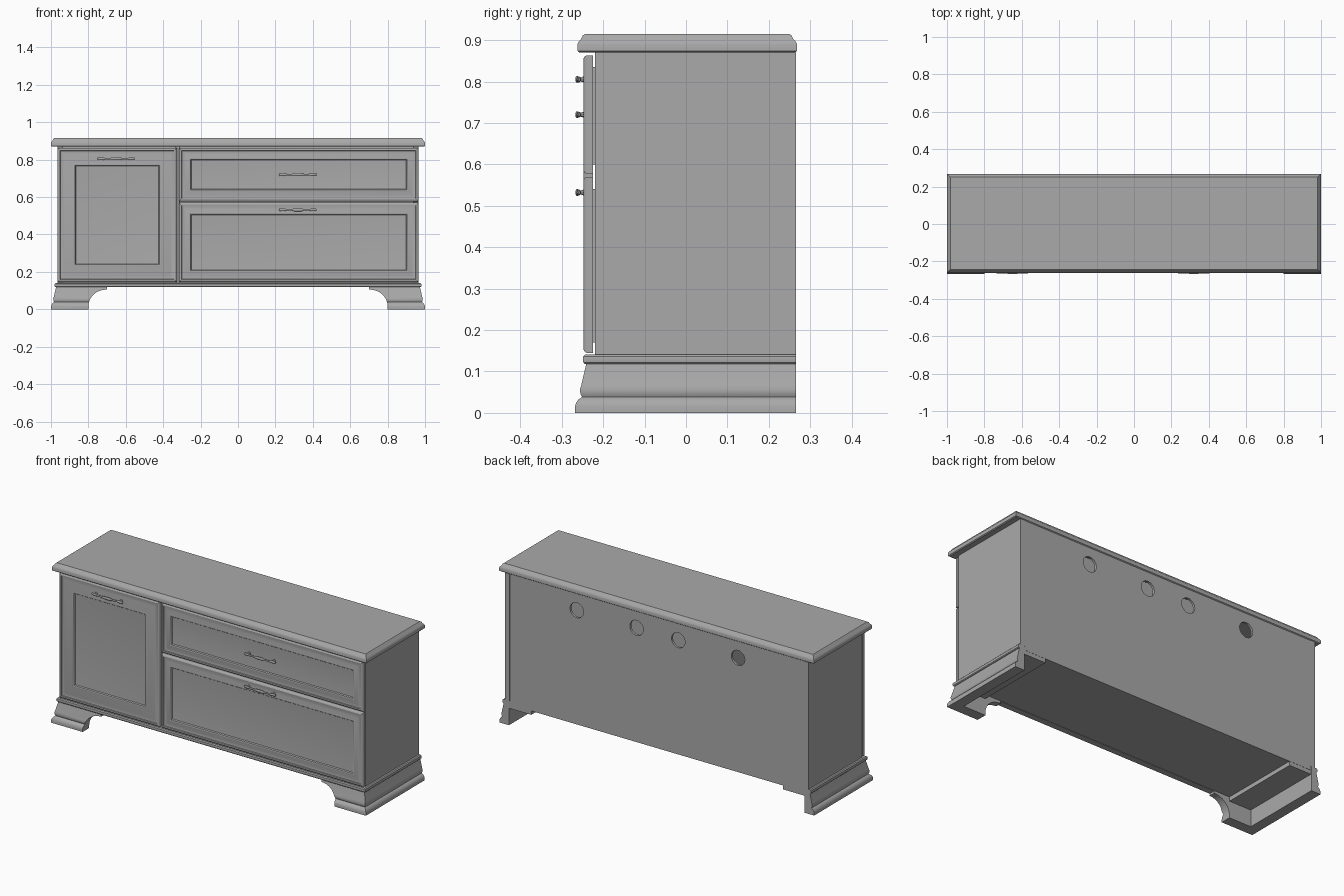
import bpy, bmesh, math
from mathutils import Matrix

if "Cube" in bpy.data.objects:
    bpy.data.objects.remove(bpy.data.objects["Cube"])

grey = bpy.data.materials.new("warm_grey")
grey.diffuse_color = (0.4, 0.4, 0.4, 1)
grey.use_nodes = True
grey.node_tree.nodes["Principled BSDF"].inputs["Base Color"].default_value = grey.diffuse_color


def finish(name, bm, smooth=False):
    bmesh.ops.recalc_face_normals(bm, faces=bm.faces)
    me = bpy.data.meshes.new(name)
    bm.to_mesh(me)
    bm.free()
    me.materials.append(grey)
    ob = bpy.data.objects.new(name, me)
    bpy.context.collection.objects.link(ob)
    if smooth:
        bpy.ops.object.select_all(action='DESELECT')
        ob.select_set(True)
        bpy.context.view_layer.objects.active = ob
        bpy.ops.object.shade_smooth_by_angle(angle=math.radians(30))
    return ob


def add_box(bm, x0, x1, y0, y1, z0, z1):
    m = Matrix.Translation(((x0 + x1) / 2, (y0 + y1) / 2, (z0 + z1) / 2))
    bmesh.ops.create_cube(bm, size=1, matrix=m @ Matrix.Diagonal((x1 - x0, y1 - y0, z1 - z0, 1)))


def box(name, *dims):
    bm = bmesh.new()
    add_box(bm, *dims)
    return finish(name, bm)


def loft(bm, rings, closed=False):
    """Bridge equal point rings; cap both ends unless closed."""
    vs = [[bm.verts.new(p) for p in r] for r in rings]
    n = len(vs[0])
    for a, b in zip(vs, vs[1:]):
        for i in range(n):
            bm.faces.new((a[i], a[(i + 1) % n], b[(i + 1) % n], b[i]))
    bm.faces.new(vs[0])
    bm.faces.new(vs[-1])


def cut(ob, cutter):
    cutter.hide_render = True
    cutter.hide_viewport = True
    cutter.display_type = 'WIRE'
    mod = ob.modifiers.new("cut", 'BOOLEAN')
    mod.object = cutter
    mod.solver = 'EXACT'


# Table top with moulded edge, as stacked rectangles
bm = bmesh.new()
edge = [(0.005, 0.87), (0, 0.874), (0, 0.89), (0.003, 0.897), (0.009, 0.903), (0.013, 0.911), (0.018, 0.915)]
loft(bm, [[(-1 + i, -0.262 + i, z), (1 - i, -0.262 + i, z), (1 - i, 0.268 - i, z), (-1 + i, 0.268 - i, z)]
          for i, z in edge])
finish("top_board", bm, True)

# Carcass panels
for s, side in ((-1, "left"), (1, "right")):
    xs = sorted((s * 0.965, s * 0.935))
    box(side + "_side", *xs, -0.22, 0.265, 0.14, 0.87)
    xs = sorted((s * 0.80, s * 0.95))
    box(side + "_foot_board", *xs, -0.21, 0.262, 0.096, 0.12)
box("bottom_board", -0.955, 0.955, -0.22, 0.262, 0.12, 0.142)
box("divider", -0.335, -0.31, -0.22, 0.25, 0.142, 0.87)
box("cabinet_shelf", -0.935, -0.335, -0.19, 0.25, 0.47, 0.49)
back = box("back_panel", -0.936, 0.936, 0.25, 0.263, 0.119, 0.87)

# Cable holes through the back
bm = bmesh.new()
for x in (-0.515, -0.135, 0.13, 0.51):
    m = Matrix.Translation((x, 0.255, 0.775)) @ Matrix.Rotation(math.pi / 2, 4, 'X')
    bmesh.ops.create_cone(bm, cap_ends=True, segments=32, radius1=0.043, radius2=0.043, depth=0.05, matrix=m)
cut(back, finish("hole_cutter", bm))


def sweep(name, profile):
    """Run a moulding profile along the left, front and right sides."""
    bm = bmesh.new()
    loft(bm, [[(sx * (0.96 + o), y if y > 0 else -(0.228 + o), z) for o, z in profile]
              for sx, y in ((-1, 0.265), (-1, -1), (1, -1), (1, 0.265))])
    return finish(name, bm, True)


# Base rail and flared plinth
sweep("base_rail", [(-0.02, 0.118), (0.016, 0.118), (0.02, 0.122), (0.021, 0.129), (0.02, 0.136),
                    (0.015, 0.141), (-0.02, 0.141)])
plinth = sweep("plinth_feet", [(-0.02, 0), (0.04, 0), (0.04, 0.016), (0.037, 0.025), (0.031, 0.033), (0.023, 0.038),
                               (0.027, 0.046), (0.028, 0.056), (0.025, 0.066), (0.013, 0.118), (-0.02, 0.118)])

# Arched opening between the front feet
arc = [(0.705 + 0.095 * math.cos(t), 0.015 + 0.09 * math.sin(t)) for t in
       [math.pi / 2 * i / 12 for i in range(13)]]
half = [(0.80, -0.05)] + arc + [(0.70, 0.105), (0.70, 0.13)]
outline = half + [(-x, z) for x, z in reversed(half)]
bm = bmesh.new()
loft(bm, [[(x, y, z) for x, z in outline] for y in (-0.32, -0.15)])
cut(plinth, finish("arch_cutter", bm))


def front(name, x0, x1, z0, z1, w):
    """Framed front: nested rectangles step through lip, cove, frame, bead and field."""
    steps = [(0, -0.224), (0, -0.24), (0.003, -0.245), (0.009, -0.248), (0.014, -0.247), (0.016, -0.243),
             (0.024, -0.2415), (0.034, -0.243), (w - 0.018, -0.245), (w - 0.010, -0.247), (w - 0.004, -0.245),
             (w, -0.239), (w + 0.004, -0.2385)]
    bm = bmesh.new()
    loft(bm, [[(x0 + i, y, z0 + i), (x1 - i, y, z0 + i), (x1 - i, y, z1 - i), (x0 + i, y, z1 - i)]
              for i, y in steps])
    finish(name, bm, True)


front("door", -0.965, -0.327, 0.145, 0.863, 0.098)
front("upper_drawer_front", -0.315, 0.965, 0.577, 0.863, 0.066)
front("lower_drawer_front", -0.315, 0.965, 0.145, 0.570, 0.066)


def drawer_box(name, z0, z1):
    bm = bmesh.new()
    for d in ((-0.29, -0.275, -0.224, 0.225, z0, z1), (0.91, 0.925, -0.224, 0.225, z0, z1),
              (-0.275, 0.91, 0.21, 0.225, z0, z1), (-0.275, 0.91, -0.224, 0.21, z0, z0 + 0.012)):
        add_box(bm, *d)
    finish(name, bm)


drawer_box("upper_drawer_box", 0.60, 0.835)
drawer_box("lower_drawer_box", 0.17, 0.54)


def handle(name, cx, cz):
    """Slim pull: shaped bar with a swelling grip, on two flared posts."""
    bm = bmesh.new()
    bar = [(-0.10, 0.003), (-0.096, 0.006), (-0.075, 0.006), (-0.06, 0.004), (-0.03, 0.004), (-0.02, 0.007),
           (0.02, 0.007), (0.03, 0.004), (0.06, 0.004), (0.075, 0.006), (0.096, 0.006), (0.10, 0.003)]
    ang = [2 * math.pi * k / 10 for k in range(10)]
    loft(bm, [[(cx + x, -0.263 + 0.5 * x * x + 0.65 * r * math.cos(a), cz + 1.2 * r * math.sin(a)) for a in ang]
              for x, r in bar])
    for px in (-0.08, 0.08):
        loft(bm, [[(cx + px + r * math.cos(a), y, cz + r * math.sin(a)) for a in ang]
                  for y, r in ((-0.24, 0.008), (-0.249, 0.007), (-0.254, 0.005), (-0.261, 0.008))])
    finish(name, bm, True)


handle("door_handle", -0.65, 0.805)
handle("upper_drawer_handle", 0.32, 0.72)
handle("lower_drawer_handle", 0.32, 0.532)
